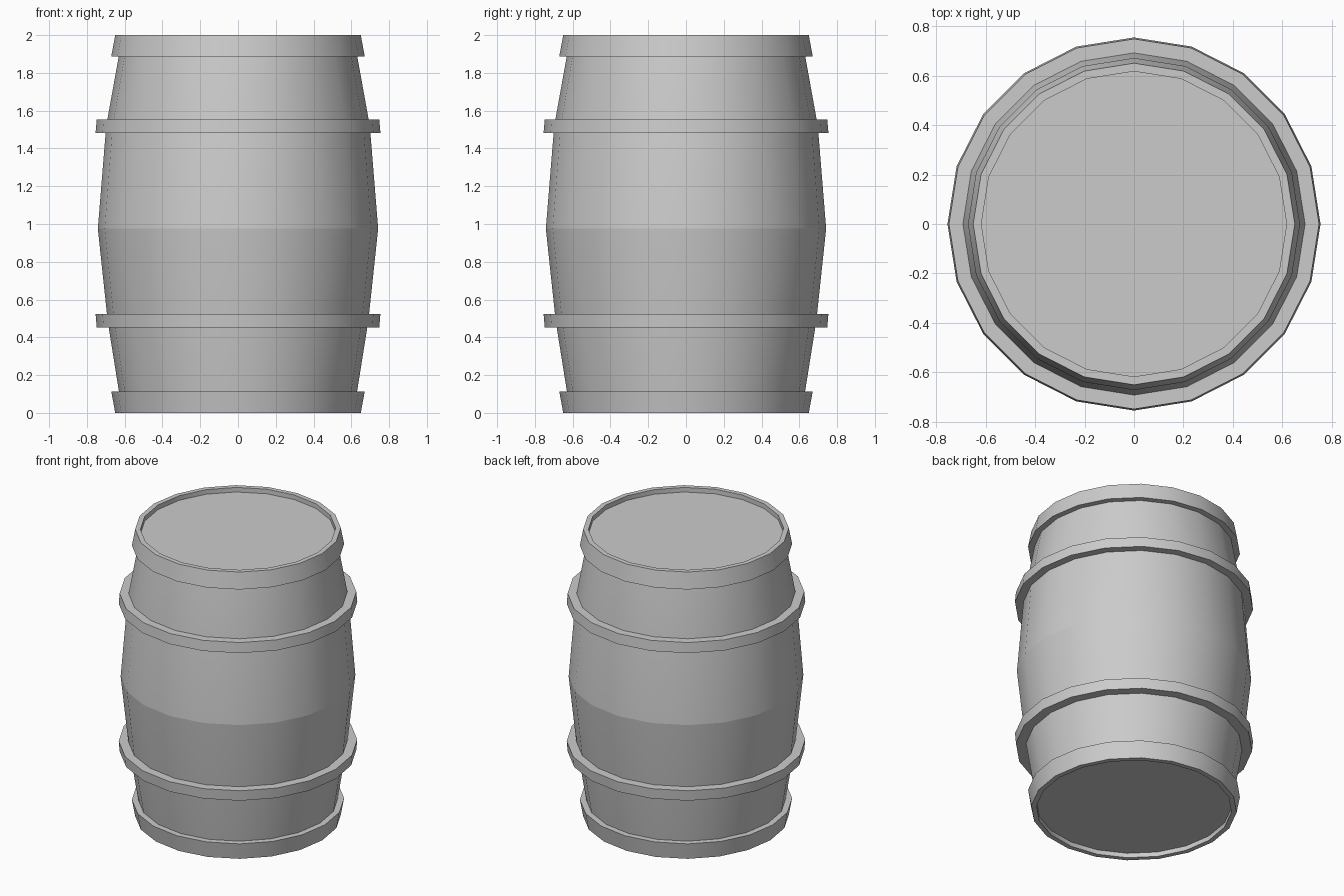
import bpy, bmesh, math

if "Cube" in bpy.data.objects:
    bpy.data.objects.remove(bpy.data.objects["Cube"])

SIDES = 20


def lathe(name, profile, closed=False):
    """Spin a list of (radius, z) points around the z axis."""
    bm = bmesh.new()
    rings = []
    for r, z in profile:
        rings.append([bm.verts.new((r * math.cos(2 * math.pi * i / SIDES),
                                    r * math.sin(2 * math.pi * i / SIDES), z))
                      for i in range(SIDES)])
    pairs = list(zip(rings, rings[1:]))
    if closed:
        pairs.append((rings[-1], rings[0]))
    for a, b in pairs:
        for i in range(SIDES):
            j = (i + 1) % SIDES
            bm.faces.new((a[i], a[j], b[j], b[i]))
    return finish(name, bm)


def disc(name, radius, z, up):
    """Flat round head of the barrel."""
    bm = bmesh.new()
    verts = [bm.verts.new((radius * math.cos(2 * math.pi * i / SIDES),
                           radius * math.sin(2 * math.pi * i / SIDES), z))
             for i in range(SIDES)]
    bm.faces.new(verts if up else verts[::-1])
    return finish(name, bm, smooth=False)


def finish(name, bm, smooth=True):
    mesh = bpy.data.meshes.new(name)
    bm.to_mesh(mesh)
    bm.free()
    ob = bpy.data.objects.new(name, mesh)
    bpy.context.collection.objects.link(ob)
    if smooth:
        bpy.ops.object.select_all(action='DESELECT')
        ob.select_set(True)
        bpy.context.view_layer.objects.active = ob
        bpy.ops.object.shade_smooth_by_angle(angle=math.radians(30))
    return ob


# Bulging staves in two halves, with a shading break at the belly
lathe("lower_staves", [(0.622, 0.06), (0.69, 0.487), (0.742, 0.975)])
lathe("upper_staves", [(0.742, 0.975), (0.698, 1.518), (0.622, 1.94)])

# Middle hoops
lathe("lower_middle_hoop", [(0.66, 0.451), (0.748, 0.451),
                            (0.754, 0.523), (0.66, 0.523)], closed=True)
lathe("upper_middle_hoop", [(0.66, 1.483), (0.754, 1.483),
                            (0.748, 1.554), (0.66, 1.554)], closed=True)

# End hoops forming the raised rims
lathe("bottom_rim", [(0.617, 0.114), (0.617, 0), (0.65, 0), (0.671, 0.114)], closed=True)
lathe("top_rim", [(0.617, 1.888), (0.671, 1.888), (0.65, 2), (0.617, 2)], closed=True)

# Recessed heads
disc("bottom_head", 0.617, 0.032, up=False)
disc("top_head", 0.617, 1.968, up=True)
